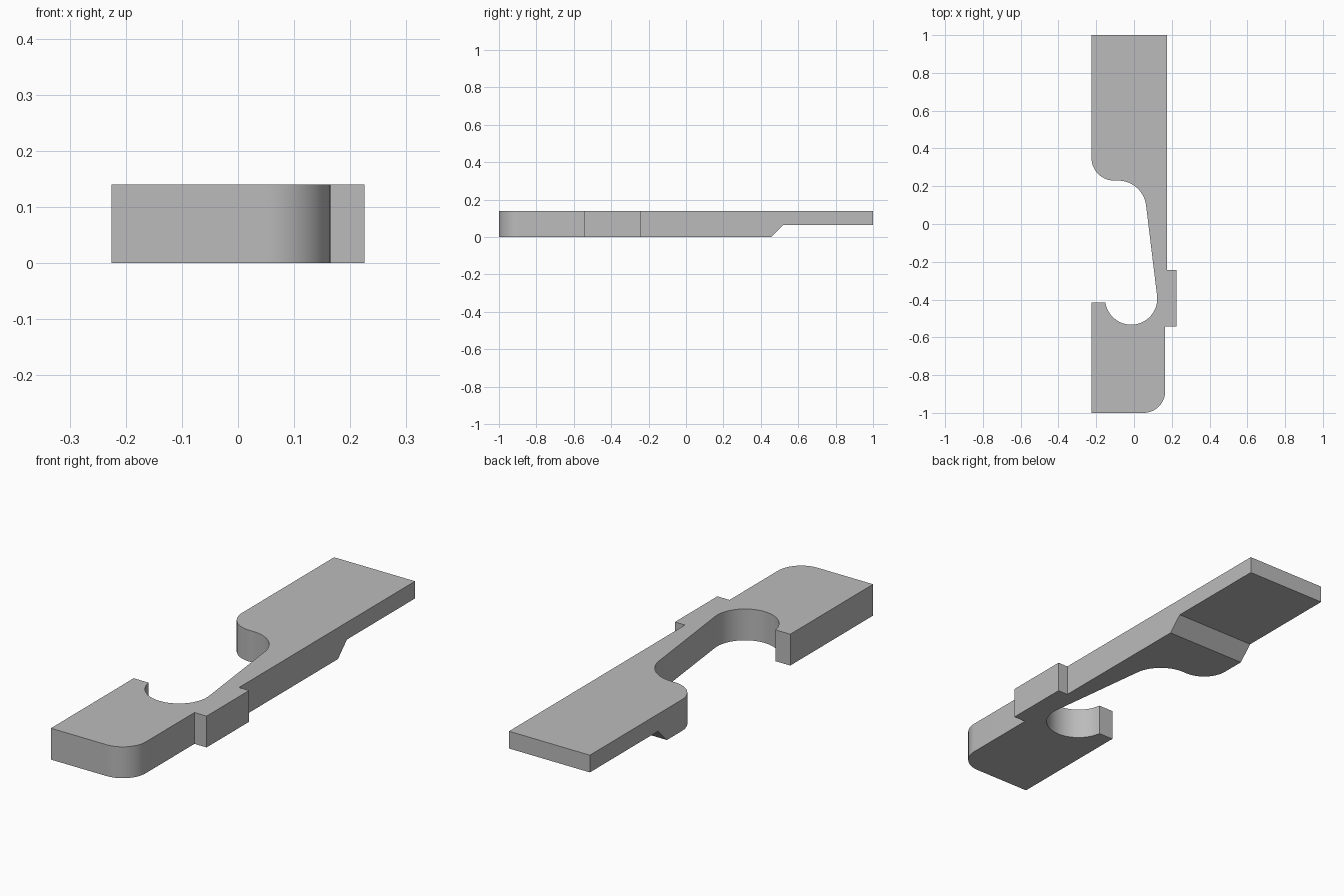
import bpy, bmesh
from math import radians, sin, cos

if "Cube" in bpy.data.objects:
    bpy.data.objects.remove(bpy.data.objects["Cube"])

HEIGHT = 0.14


def arc(cx, cy, r, start, end, steps=20):
    angles = [radians(start + (end - start) * i / steps) for i in range(steps + 1)]
    return [(cx + r * cos(a), cy + r * sin(a)) for a in angles]


def prism(name, points, offset):
    """Extrude a closed loop of 3D points along an offset vector."""
    bm = bmesh.new()
    face = bm.faces.new([bm.verts.new(p) for p in points])
    ext = bmesh.ops.extrude_face_region(bm, geom=[face])["geom"]
    bmesh.ops.translate(bm, vec=offset, verts=[v for v in ext if isinstance(v, bmesh.types.BMVert)])
    bmesh.ops.recalc_face_normals(bm, faces=bm.faces)
    mesh = bpy.data.meshes.new(name)
    bm.to_mesh(mesh)
    bm.free()
    obj = bpy.data.objects.new(name, mesh)
    bpy.context.collection.objects.link(obj)
    return obj


# Plate outline: straight edge with side tab, rounded front corner, hook notch, curved neck
outline = [(-0.225, 1), (0.175, 1), (0.175, -0.243), (0.225, -0.243), (0.225, -0.543), (0.165, -0.543)]
outline += arc(0.05, -0.885, 0.115, 0, -90)
outline += [(-0.225, -1), (-0.225, -0.415)]
outline += arc(-0.015, -0.395, 0.138, 188.3, 367, 40)
outline += arc(-0.085, 0.08, 0.15, 7, 90)
outline += arc(-0.105, 0.35, 0.12, 270, 180)
plate = prism("latch_plate", [(x, y, 0) for x, y in outline], (0, 0, HEIGHT))

# Underside relief with a sloped step, thinning the back end
step = [(0.393, -0.063), (0.456, 0), (0.519, 0.063), (1.1, 0.063), (1.1, -0.063)]
cutter = prism("underside_cutter", [(-0.5, y, z) for y, z in step], (1, 0, 0))
cutter.hide_render = True
cutter.hide_set(True)
cut = plate.modifiers.new("underside_relief", "BOOLEAN")
cut.operation = "DIFFERENCE"
cut.solver = "EXACT"
cut.object = cutter
bpy.context.view_layer.objects.active = plate
plate.select_set(True)
bpy.ops.object.modifier_apply(modifier=cut.name)
bpy.data.objects.remove(cutter)

# Plain grey finish
grey = bpy.data.materials.new("plain_grey")
grey.use_nodes = True
colour = (0.5, 0.5, 0.5, 1)
grey.diffuse_color = colour
grey.node_tree.nodes["Principled BSDF"].inputs["Base Color"].default_value = colour
plate.data.materials.clear()
plate.data.materials.append(grey)
bpy.ops.object.shade_smooth_by_angle(angle=radians(30))
